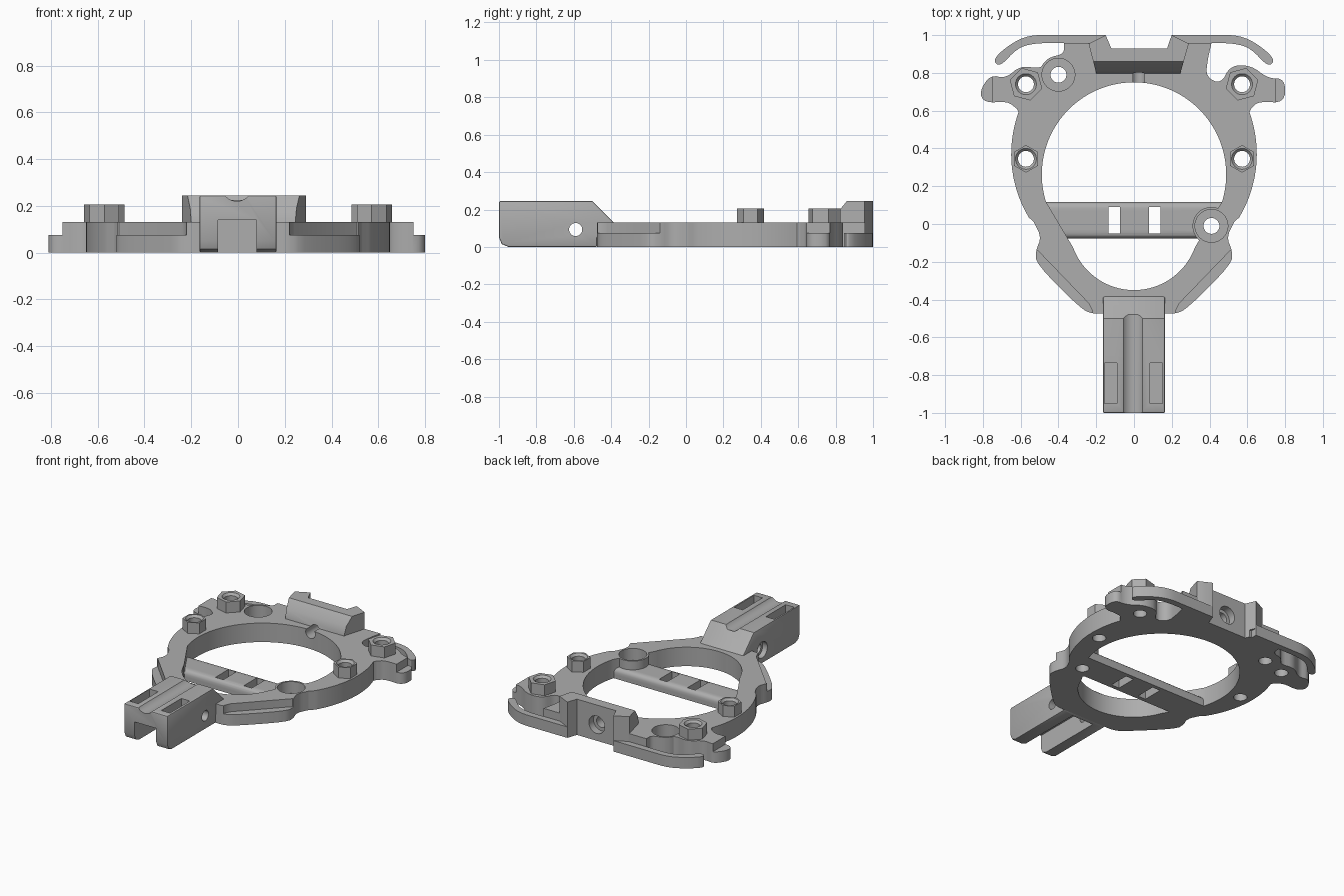
import bpy, bmesh
from math import sin, cos, radians, pi

default_cube = bpy.data.objects.get("Cube")
if default_cube:
    bpy.data.objects.remove(default_cube)

# One plain grey for the whole part
grey = bpy.data.materials.new("plain grey")
grey.use_nodes = True
grey.diffuse_color = (0.42, 0.42, 0.42, 1)
grey.node_tree.nodes["Principled BSDF"].inputs["Base Color"].default_value = grey.diffuse_color

cutters = []
parts = []
plate_top = 0.13
ledge_top = 0.075


def arc(cx, cy, radius, start, end, steps):
    span = radians(end - start)
    return [(cx + radius * cos(radians(start) + span * i / steps),
             cy + radius * sin(radians(start) + span * i / steps)) for i in range(steps + 1)]


def circle(cx, cy, radius, sides=40, turn=0):
    return arc(cx, cy, radius, turn, turn + 360, sides)[:-1]


def soften(points, rounds=2):
    """Corner cutting that keeps the two end points."""
    for _ in range(rounds):
        result = [points[0]]
        for (ax, ay), (bx, by) in zip(points, points[1:]):
            result += [(ax * .75 + bx * .25, ay * .75 + by * .25),
                       (ax * .25 + bx * .75, ay * .25 + by * .75)]
        points = result + [points[-1]]
    return points


def mirror(points):
    return [(-x, y) for x, y in reversed(points)]


def rect(left, right, low, high):
    return [(left, low), (right, low), (right, high), (left, high)]


def prism(name, points, low, high, axis="Z", top_points=None, cutter=False):
    """Extrude a profile along an axis, optionally to a different end profile."""
    place = {"X": lambda a, b, h: (h, a, b),
             "Y": lambda a, b, h: (a, h, b),
             "Z": lambda a, b, h: (a, b, h)}[axis]
    bm = bmesh.new()
    lower = [bm.verts.new(place(a, b, low)) for a, b in points]
    upper = [bm.verts.new(place(a, b, high)) for a, b in (top_points or points)]
    bm.faces.new(lower)
    bm.faces.new(upper)
    count = len(points)
    for i in range(count):
        j = (i + 1) % count
        bm.faces.new((lower[i], lower[j], upper[j], upper[i]))
    bmesh.ops.recalc_face_normals(bm, faces=bm.faces)
    mesh = bpy.data.meshes.new(name)
    bm.to_mesh(mesh)
    bm.free()
    mesh.materials.append(grey)
    obj = bpy.data.objects.new(name, mesh)
    bpy.context.collection.objects.link(obj)
    obj.hide_render = cutter
    (cutters if cutter else parts).append(obj)
    return obj


def cutting(points, low, high, axis="Z", top_points=None):
    return prism("cutter", points, low, high, axis, top_points, True)


def apply(obj, modifier):
    bpy.context.view_layer.objects.active = obj
    bpy.ops.object.modifier_apply(modifier=modifier.name)


def cut(obj, *tools):
    for tool in tools:
        modifier = obj.modifiers.new("cut", "BOOLEAN")
        modifier.operation = "DIFFERENCE"
        modifier.solver = "EXACT"
        modifier.object = tool
        apply(obj, modifier)


# Plate outline: front corners and ring mirrored, each rear wing its own
front_side = soften([(.165, -.475), (.22, -.475), (.28, -.45), (.52, -.21),
                     (.52, -.14), (.49, -.07), (.53, .01)])
ring_side = arc(0, .37, .65, -31, 20, 20)
right_wing = soften([(.62, .61), (.66, .65), (.8, .64), (.8, .77), (.71, .77), (.62, .84),
                     (.51, .84), (.46, .74), (.38, .78), (.39, .87), (.41, .957)])
left_wing = soften([(-.37, .957), (-.37, .9), (-.46, .88), (-.49, .82), (-.6, .84), (-.68, .77),
                    (-.76, .79), (-.82, .7), (-.79, .64), (-.67, .65), (-.62, .61)])
plate = prism("base_plate", front_side + ring_side + right_wing + left_wing
              + mirror(ring_side) + mirror(front_side), 0, plate_top)

# Main opening, with the narrower lower part in front of the bar
opening = arc(0, .262, .488, -17, 197, 72) + arc(0, -.007, .343, 200, 340, 40)
cut(plate, cutting(opening, -1, 1))

# Low ledges along the front corners and wing tips
for side in (1, -1):
    corner = [(.22, -.6), (.22, -.46), (.24, -.42), (.51, -.14), (.7, -.14), (.7, -.6)]
    cut(plate, cutting([(side * x, y) for x, y in corner], ledge_top, 1),
        cutting(rect(side * .75, side, .5, .9), ledge_top, 1))

# Low cross bar with rounded upper edges and two slots
bar_half = soften([(.116, 0), (.116, .07), (.04, .07)])
bar = prism("cross_bar", bar_half + [(.04 - a, b) for a, b in reversed(bar_half)], -.47, .47, "X")
for middle in (-.105, .11):
    cut(bar, cutting(rect(middle - .03, middle + .03, -.05, .09), -1, 1))

# Counterbored bosses
for name, x, y in (("rear_boss", -.4, .79), ("front_boss", .41, -.01)):
    boss = prism(name, circle(x, y, .1), 0, plate_top)
    recess = cutting(circle(x, y, .087), .05, 1)
    hole = cutting(circle(x, y, .042), -1, 1)
    for obj in (boss, plate, bar):
        cut(obj, recess, hole)

# Hexagonal nuts over through holes
for side in (-1, 1):
    for name, y, radius, turn in (("rear_nut", .74, .089, 15), ("middle_nut", .345, .073, 30)):
        x = side * .572
        nut = prism(name, circle(x, y, radius, 6, side * turn), plate_top, .205)
        hole = cutting(circle(x, y, .042), -1, 1)
        chamfer = cutting(circle(x, y, .042), .19, .21, top_points=circle(x, y, .06))
        cut(nut, hole, chamfer)
        cut(plate, hole)

# Curved rear arms
arm = ([(.15, 1)] + soften([(.42, 1), (.56, 1), (.66, .95), (.75, .87), (.71, .83),
                            (.62, .93), (.53, .957), (.41, .957)]) + [(.15, .957)])
arms = [prism("left_arm", arm, 0, ledge_top), prism("right_arm", mirror(arm), 0, ledge_top)]

# Rear mount with a sloped front and a notch behind it
mount = prism("rear_mount", [(-.2, .797), (.245, .797), (.29, .955), (.2, 1), (-.15, 1), (-.24, .955)],
              .05, .245)
slope = cutting([(.797, plate_top), (.815, .19), (.86, .245), (.86, .4), (.7, .4), (.7, plate_top)],
                -.5, .5, "X")
notch = cutting([(-.12, .93), (.175, .93), (.21, 1.03), (-.163, 1.03)], -1, 1)
bolt_hole = cutting(circle(.025, .11, .037), .7, 1.1, "Y")
bolt_seat = cutting(circle(.025, .11, .06), .88, 1.1, "Y")
cut(mount, slope)
for obj in (mount, plate, *arms):
    cut(obj, notch)
for obj in (mount, plate):
    cut(obj, bolt_hole, bolt_seat)

# Handle with a channel below, a groove above, two pockets and a cross hole
handle = prism("handle", [(-1, .245), (-.5, .245), (-.385, plate_top), (-.385, .05), (-.475, .05),
                          (-.475, 0), (-.95, 0), (-.985, .015), (-1, .05)], -.165, .165, "X")
bevel = handle.modifiers.new("soft edges", "BEVEL")
bevel.width = .008
bevel.segments = 2
bevel.limit_method = "ANGLE"
bevel.angle_limit = radians(50)
apply(handle, bevel)
cut(handle,
    cutting(rect(-.085, .08, -1.1, -.5), -1, .14),
    cutting(circle(-.005, .285, .065), -1.1, -.48, "Y"),
    cutting(rect(-.155, -.09, -.95, -.735), plate_top, 1),
    cutting(rect(.085, .15, -.95, -.735), plate_top, 1),
    cutting(circle(-.59, .093, .035), -1, 1, "X"),
    cutting(circle(-.59, .093, .055), -1, -.13, "X"))

# Remove the cutters and shade the finished parts
for obj in cutters:
    bpy.data.objects.remove(obj)
bpy.ops.object.select_all(action="DESELECT")
for obj in parts:
    obj.select_set(True)
bpy.context.view_layer.objects.active = plate
bpy.ops.object.shade_smooth_by_angle(angle=pi / 6)
